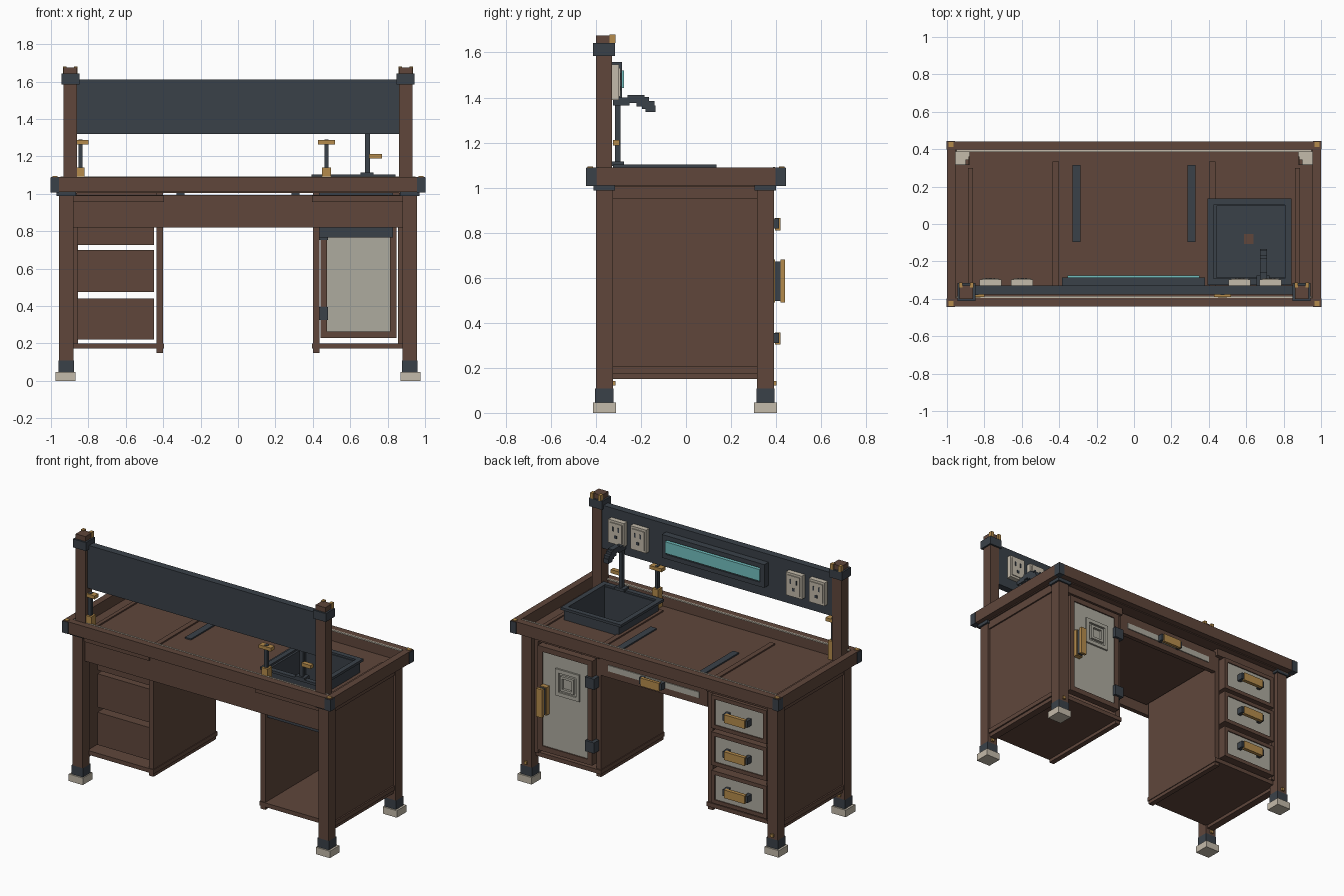
import bpy, bmesh

if "Cube" in bpy.data.objects:
    bpy.data.objects.remove(bpy.data.objects["Cube"])


def material(name, rgb):
    m = bpy.data.materials.new(name)
    m.diffuse_color = (*rgb, 1)
    m.use_nodes = True
    m.node_tree.nodes["Principled BSDF"].inputs["Base Color"].default_value = m.diffuse_color
    return m


WOOD = material("brown wood", (0.115, 0.062, 0.044))
IRON = material("dark iron", (0.042, 0.053, 0.066))
PALE = material("pale stone", (0.55, 0.495, 0.405))
PANEL = material("grey cream panel", (0.42, 0.405, 0.345))
BRASS = material("brass", (0.46, 0.26, 0.072))
TEAL = material("teal glass", (0.17, 0.53, 0.53))


def box(name, x, y, z, mat, skip=()):
    """Box from (low, high) ranges; skip lists 'top' / 'bottom' faces left open."""
    bm = bmesh.new()
    bmesh.ops.create_cube(bm, size=1)
    for v in bm.verts:
        v.co = [sum(r) / 2 + c * (max(r) - min(r)) for r, c in zip((x, y, z), v.co)]
    bm.normal_update()
    gone = [f for f in bm.faces if ("top" in skip and f.normal.z > .5)
            or ("bottom" in skip and f.normal.z < -.5)]
    bmesh.ops.delete(bm, geom=gone, context='FACES_ONLY')
    me = bpy.data.meshes.new(name)
    bm.to_mesh(me)
    bm.free()
    me.materials.append(mat)
    ob = bpy.data.objects.new(name, me)
    bpy.context.collection.objects.link(ob)
    return ob


def pair(name, x, y, z, mat, skip=()):
    """The same box on the right and left."""
    for s in (1, -1):
        box(name, (s * x[0], s * x[1]), y, z, mat, skip)


def ring(name, x, y, z, t, mat, axis='y'):
    """Rectangular frame of four bars; its opening looks along the axis."""
    for a, b in ((x[0], x[0] + t), (x[1] - t, x[1])):
        box(name, (a, b), y, z, mat)
    r = z if axis == 'y' else y
    for bar in ((r[0], r[0] + t), (r[1] - t, r[1])):
        box(name, (x[0] + t, x[1] - t), y if axis == 'y' else bar,
            bar if axis == 'y' else z, mat)


def handle(name, cx, y, cz, w, h, depth):
    """Wide brass grip held by two iron brackets."""
    box(name + "_grip", (cx - w * .46, cx + w * .46), (y + depth * .55, y + depth),
        (cz - h / 2, cz + h / 2), BRASS)
    for s in (1, -1):
        box(name + "_bracket", (cx + s * w * .40, cx + s * w * .56), (y, y + depth * .85),
            (cz - h * .35, cz + h * .45), IRON)


# Legs: hollow wood posts with stone feet, iron shoes and collars
for y0, y1 in ((-.40, -.325), (.315, .39)):
    pair("foot", (.87, .975), (y0 - .013, y1 + .014), (0, .047), PALE)
    pair("leg_shoe", (.876, .961), (y0 - .003, y1 + .003), (.047, .108), IRON, ("top", "bottom"))
    pair("leg", (.88, .957), (y0, y1), (.05, 1.01), WOOD, ("top", "bottom"))
    for x in ((.867, .97), (-.97, -.867)):
        ring("leg_collar", x, (y0 - .01, y1 + .01), (.988, 1.01), .012, IRON, 'z')
    pair("leg_stud", (.91, .93), (y1, y1 + .012), (.122, .142), BRASS)

# Table rim with iron corners, brass corner studs and pale measuring strips
pair("rim_side", (.955, 1.0), (-.442, .442), (1.01, 1.09), WOOD)
for s in (1, -1):
    box("rim_beam", (-.955, .955), (s * .395, s * .442), (1.01, 1.09), WOOD)
    box("measure_strip", (-.95, .95), (s * .386, s * .396), (1.083, 1.092), PALE)
    pair("rim_corner", (.958, 1.0015), (s * .398, s * .445), (1.008, 1.086), IRON)
    pair("corner_stud", (.965, .993), (s * .412, s * .438), (1.085, 1.094), BRASS)

# Recessed work surface, made of boards around the sink and front legs, with iron rails
Z = (1.004, 1.013)
box("work_surface", (-.88, .425), (-.40, .40), Z, WOOD)
box("work_surface_front", (.425, .88), (.11, .40), Z, WOOD)
box("work_surface_back", (.425, .88), (-.40, -.30), Z, WOOD)
box("work_surface_end", (.825, .88), (-.30, .11), Z, WOOD)
pair("surface_edge", (.88, .96), (-.40, .315), Z, WOOD)
pair("surface_front_edge", (.88, .96), (.388, .40), Z, WOOD)
pair("surface_rail", (.285, .33), (-.095, .315), (.985, 1.022), IRON)
box("back_apron", (-.88, .88), (-.375, -.345), (.82, .993), WOOD)

# Pedestal shells, open at the back
pair("pedestal_outer_panel", (.89, .94), (-.33, .318), (.15, 1.005), WOOD)
pair("pedestal_inner_panel", (.40, .435), (-.33, .335), (.15, 1.022), WOOD)
pair("pedestal_side_batten", (.862, .888), (-.33, .30), (.95, 1.022), WOOD)
pair("pedestal_floor", (.395, .90), (-.335, .345), (.172, .20), WOOD)
pair("pedestal_top_rail", (.395, .88), (-.385, -.34), (.955, .99), WOOD)
pair("pedestal_front_rail", (.40, .88), (.31, .36), (.955, 1.005), WOOD)
pair("side_trim_bottom", (.935, .95), (-.325, .315), (.175, .205), WOOD)
pair("side_trim_top", (.935, .95), (-.325, .315), (.95, 1.005), WOOD)
pair("front_stile", (.855, .885), (.31, .36), (.2, .96), WOOD)

# Three deep drawers
for z0, z1 in ((.22, .44), (.475, .70), (.725, .95)):
    box("drawer_body", (-.862, -.45), (-.27, .362), (z0, z1), WOOD)
    ring("drawer_frame", (-.862, -.45), (.362, .374), (z0, z1), .026, WOOD)
    box("drawer_panel", (-.836, -.476), (.36, .367), (z0 + .026, z1 - .026), PANEL)
    handle("drawer_handle", -.655, .365, (z0 + z1) / 2, .165, .055, .055)

# Cupboard door with nested square ornament, handle and hinges
ring("door_frame", (.44, .848), (.325, .372), (.23, .935), .035, WOOD)
box("door_panel", (.475, .813), (.335, .364), (.265, .90), PANEL)
ring("door_ornament_outer", (.535, .715), (.364, .376), (.635, .815), .025, PANEL)
ring("door_ornament_inner", (.575, .675), (.364, .38), (.675, .775), .016, PANEL)
box("door_handle_plate", (.765, .815), (.36, .395), (.49, .68), BRASS)
box("door_handle_core", (.772, .808), (.395, .42), (.497, .673), IRON)
box("door_handle_grip", (.768, .812), (.42, .44), (.49, .68), BRASS)
for z in (.36, .79):
    box("hinge", (.415, .482), (.32, .388), (z - .036, z + .036), IRON)

# Slim centre drawer
box("centre_drawer_body", (-.385, .385), (-.335, .32), (.885, .9), WOOD)
box("centre_drawer_front", (-.40, .40), (.31, .34), (.84, .985), WOOD)
box("centre_drawer_panel", (-.34, .34), (.34, .346), (.885, .925), PANEL)
handle("centre_drawer_handle", 0, .342, .9, .15, .055, .045)

# Sink: open basin with a wide lip and a drain
ring("sink_lip", (.392, .842), (-.325, .135), (1.085, 1.102), .034, IRON, 'z')
ring("sink_wall", (.42, .83), (-.305, .115), (.765, 1.09), .02, IRON, 'z')
box("sink_floor", (.43, .82), (-.295, .105), (.765, .79), IRON)
box("sink_drain", (.588, .64), (-.107, -.053), (.788, .797), WOOD)

# Faucet with stepped spout
box("faucet_base", (.655, .725), (-.328, -.275), (1.095, 1.115), IRON)
box("faucet_stem", (.68, .705), (-.315, -.29), (1.11, 1.385), IRON)
for y0, y1, z0, z1 in ((-.325, -.25, 1.365, 1.40), (-.26, -.185, 1.375, 1.412),
                       (-.22, -.165, 1.36, 1.403), (-.195, -.14, 1.348, 1.385),
                       (-.18, -.135, 1.335, 1.365)):
    box("faucet_spout", (.675, .712), (y0, y1), (z0, z1), IRON)
box("faucet_lever", (.70, .77), (-.325, -.295), (1.188, 1.212), BRASS)

# Small brass valves along the back edge
for x in (-.843, .473):
    box("valve_base", (x - .023, x + .023), (-.393, -.345), (1.013, 1.14), BRASS)
    box("valve_stem", (x - .011, x + .011), (-.38, -.358), (1.13, 1.29), IRON)
    box("valve_top", (x - .045, x + .045), (-.39, -.348), (1.264, 1.287), BRASS)

# Upright posts with iron collars and brass corner brackets
pair("upright", (.86, .932), (-.40, -.328), (1.0, 1.675), WOOD)
pair("upright_collar", (.848, .944), (-.412, -.316), (1.585, 1.642), IRON)
for x0, x1 in ((.857, .877), (.916, .936)):
    pair("upright_bracket", (x0, x1), (-.34, -.314), (1.642, 1.68), BRASS)

# Back board with a lit screen
box("back_board", (-.868, .862), (-.378, -.33), (1.32, 1.61), IRON)
box("screen_case", (-.385, .38), (-.332, -.3), (1.40, 1.557), IRON)
ring("screen_bezel", (-.385, .38), (-.30, -.285), (1.40, 1.557), .03, IRON)
box("screen", (-.355, .35), (-.30, -.275), (1.442, 1.52), TEAL)

# Power sockets
for x in (-.768, -.598, .565, .73):
    box("socket_plate", (x - .059, x + .059), (-.332, -.297), (1.39, 1.547), PALE)
    box("socket_face", (x - .046, x + .046), (-.30, -.291), (1.405, 1.532), PALE)
    for s in (1, -1):
        box("socket_slot", (x + s * .016, x + s * .026), (-.294, -.289), (1.478, 1.508), IRON)
    box("socket_ground", (x - .009, x + .009), (-.294, -.289), (1.432, 1.452), IRON)
